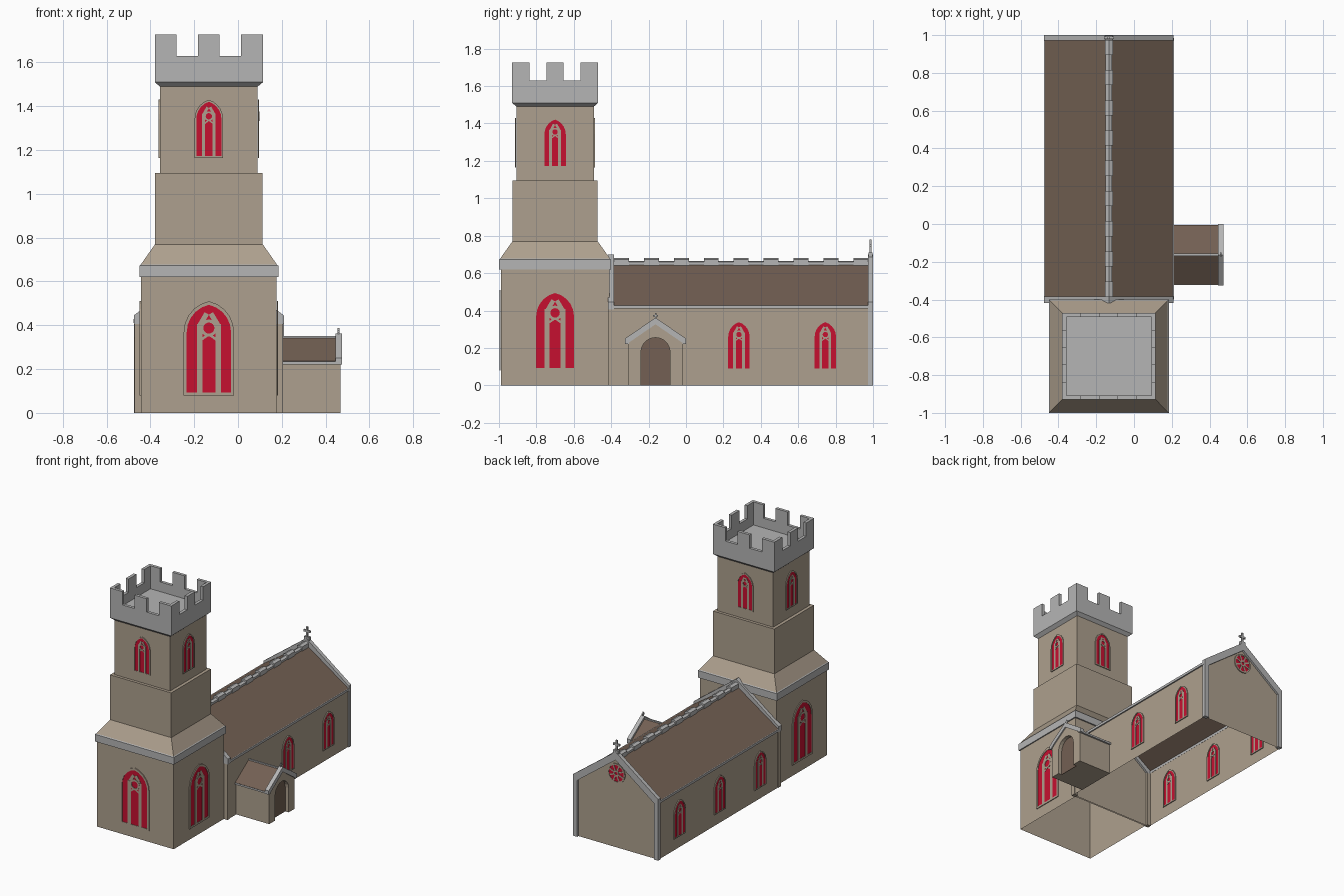
import bpy, bmesh, math
from mathutils import Vector

if "Cube" in bpy.data.objects:
    bpy.data.objects.remove(bpy.data.objects["Cube"])

def material(name, r, g, b):
    m = bpy.data.materials.new(name)
    lin = [((c / 255 + 0.055) / 1.055) ** 2.4 for c in (r, g, b)]
    m.diffuse_color = (*lin, 1)
    m.use_nodes = True
    m.node_tree.nodes["Principled BSDF"].inputs["Base Color"].default_value = m.diffuse_color
    return m

STONE = material("tan_stone", 174, 160, 142)
GREY = material("grey_trim", 181, 181, 181)
ROOF = material("brown_roof", 115, 96, 83)
RED = material("red_glass", 198, 16, 48)
MATS = [STONE, GREY, ROOF, RED]
UP = Vector((0, 0, 1))
CX, TY = -0.133, -0.70          # church centre line, tower centre

def finish(name, bm):
    bmesh.ops.recalc_face_normals(bm, faces=bm.faces)
    me = bpy.data.meshes.new(name)
    bm.to_mesh(me)
    bm.free()
    used = sorted({p.material_index for p in me.polygons})
    for i in used:
        me.materials.append(MATS[i])
    for p in me.polygons:
        p.material_index = used.index(p.material_index)
    ob = bpy.data.objects.new(name, me)
    bpy.context.collection.objects.link(ob)
    return ob

def place(o, n):
    """Local frame on a wall: u sideways, v up, d outward."""
    o, n = Vector(o), Vector(n)
    u = UP.cross(n)
    return lambda p, d: o + u * p[0] + UP * p[1] + n * d

def face(bm, pts, mi):
    f = bm.faces.new([bm.verts.new(p) for p in pts])
    f.material_index = mi

def prism(bm, pts, at, d0, d1, mi):
    a = [bm.verts.new(at(p, d0)) for p in pts]
    b = [bm.verts.new(at(p, d1)) for p in pts]
    n = len(pts)
    fs = [a[::-1], b] + [[a[i], a[(i + 1) % n], b[(i + 1) % n], b[i]] for i in range(n)]
    for f in fs:
        bm.faces.new(f).material_index = mi

def strip(bm, outer, inner, at, d0, d1, mi, closed=False):
    rows = [[bm.verts.new(at(p, d)) for p in path] for path, d in
            ((outer, d0), (outer, d1), (inner, d1), (inner, d0))]
    n = len(outer)
    for i in range(n if closed else n - 1):
        j = (i + 1) % n
        for k in range(4):
            r, s = rows[k], rows[(k + 1) % 4]
            bm.faces.new([r[i], r[j], s[j], s[i]]).material_index = mi
    if not closed:
        for i in (0, -1):
            bm.faces.new([r[i] for r in rows]).material_index = mi

def box(bm, x0, x1, y0, y1, z0, z1, mi):
    prism(bm, [(x0, z0), (x1, z0), (x1, z1), (x0, z1)], place((0, 0, 0), (0, -1, 0)), -y1, -y0, mi)

def circle(r, cv, n=16):
    return [(r * math.cos(2 * math.pi * i / n), cv + r * math.sin(2 * math.pi * i / n)) for i in range(n)]

def bar(bm, p, q, w, at, d0, d1, mi):
    a, b = Vector(p), Vector(q)
    s = (b - a).normalized().orthogonal() * w / 2
    prism(bm, [a - s, b - s, b + s, a + s], at, d0, d1, mi)

def arch(w, h, t=0):
    """Pointed arch outline, inset by t."""
    a, spring, rise = w / 2 - t, h * 0.67, h * 0.33 - t * 1.2
    R = (a * a + rise * rise) / (2 * a)
    top = math.asin(min(1, rise / R))
    arc = [(-R * math.cos(top * i / 5) + R - a, spring + R * math.sin(top * i / 5)) for i in range(6)]
    left = [(-a, t)] + arc
    return left + [(-x, z) for x, z in left[-2::-1]]

def window(name, w, h, o, n, both=False):
    bm, at = bmesh.new(), place(o, n)
    g0, f0 = (-0.004, -0.007) if both else (0.001, 0.001)
    g, f = 0.004, 0.007
    t = w * 0.06
    prism(bm, arch(w, h, t * 0.6), at, g0, g, 3)
    strip(bm, arch(w, h), arch(w, h, t), at, f0, f, 0, True)
    for s in (-1, 1):
        m = s * w * 0.185
        bar(bm, (m, t), (m, h * 0.76), w * 0.11, at, f0, f, 0)
        bar(bm, (m, h * 0.74), (s * w * 0.04, h * 0.87), w * 0.10, at, f0, f - 0.001, 0)
        bar(bm, (m, h * 0.58), (s * w * 0.02, h * 0.64), w * 0.05, at, f0, f - 0.001, 0)
    strip(bm, circle(w * 0.17, h * 0.715), circle(w * 0.11, h * 0.715), at, f0, f + 0.0005, 0, True)
    finish(name, bm)

# tower shell: stacked rectangular rings (half x, half y, z, colour of the wall above)
bm = bmesh.new()
RINGS = [(.309, .29, 0, 0), (.309, .29, .62, 1), (.317, .30, .62, 1), (.317, .30, .672, 1),
         (.311, .294, .677, 0), (.246, .228, .77, 0), (.246, .228, 1.095, 0), (.223, .207, 1.095, 0),
         (.223, .207, 1.49, 1), (.247, .229, 1.51, 1), (.247, .229, 1.63, 1),
         (.225, .207, 1.63, 1), (.225, .207, 1.56, 1)]
prev = None
for hx, hy, z, mi in RINGS:
    ring = [bm.verts.new((CX + sx * hx, TY + sy * hy, z)) for sx, sy in ((-1, -1), (1, -1), (1, 1), (-1, 1))]
    if prev:
        for i in range(4):
            j = (i + 1) % 4
            bm.faces.new([prev[i], prev[j], ring[j], ring[i]]).material_index = pm
    prev, pm = ring, mi
bm.faces.new(prev).material_index = 1
finish("tower", bm)

# battlements: L-shaped corners and a block in the middle of each side
bm = bmesh.new()
T, X, Y, L = .022, .247, .229, .10
for sx in (-1, 1):
    for sy in (-1, 1):
        pts = [(X, Y), (X - L, Y), (X - L, Y - T), (X - T, Y - T), (X - T, Y - L * .92), (X, Y - L * .92)]
        prism(bm, pts, lambda p, d: Vector((CX + sx * p[0], TY + sy * p[1], d)), 1.63, 1.727, 1)
    xs, ys = sorted((sx * X, sx * (X - T))), sorted((sx * Y, sx * (Y - T)))
    box(bm, CX + xs[0], CX + xs[1], TY - .045, TY + .045, 1.63, 1.727, 1)
    box(bm, CX - .049, CX + .049, TY + ys[0], TY + ys[1], 1.63, 1.727, 1)
finish("battlements", bm)

# tower windows
for side, (nx, ny) in {"front": (0, -1), "right": (1, 0), "left": (-1, 0), "back": (0, 1)}.items():
    if side != "back":
        window("tower_window_" + side, .23, .43, (CX + nx * .309, TY + ny * .29, .08), (nx, ny, 0))
    window("belfry_window_" + side, .13, .265, (CX + nx * .223, TY + ny * .207, 1.165), (nx, ny, 0))

# nave walls, open underneath
NY0, NY1 = -.40, .985
bm = bmesh.new()
for s in (-1, 1):
    x = CX + s * .335
    face(bm, [(x, NY0, 0), (x, NY1, 0), (x, NY1, .425), (x, NY0, .425)], 0)
for y in (NY0, NY1):
    face(bm, [(CX + u, y, v) for u, v in ((-.335, 0), (.335, 0), (.335, .425), (0, .65), (-.335, .425))], 0)
bmesh.ops.remove_doubles(bm, verts=bm.verts, dist=.0001)
finish("nave_walls", bm)

# nave roof
bm = bmesh.new()
for s in (-1, 1):
    face(bm, [(CX, NY0, .655), (CX, NY1, .655), (CX + s * .343, NY1, .425), (CX + s * .343, NY0, .425)], 2)
bmesh.ops.remove_doubles(bm, verts=bm.verts, dist=.0001)
finish("nave_roof", bm)

# gutters
bm = bmesh.new()
for s in (-1, 1):
    x0, x1 = sorted((CX + s * .334, CX + s * .344))
    box(bm, x0, x1, NY0, NY1, .41, .428, 1)
finish("gutters", bm)

# ridge tiles, alternately raised
bm = bmesh.new()
step = (.975 + .385) / 17
for i in range(17):
    hw, top = ((.021, .68), (.017, .666))[i % 2]
    y = -.385 + i * step
    prism(bm, [(-hw, .64), (hw, .64), (hw, top - .008), (0, top), (-hw, top - .008)],
          place((CX, 0, 0), (0, -1, 0)), -y - step, -y, 1)
finish("ridge_tiles", bm)

# gable copings with corner strips
for name, y0, y1, low in (("front_coping", -.417, -.385, .405), ("back_coping", .972, 1.0, 0)):
    bm = bmesh.new()
    out = [(-.343, low), (-.343, .445), (0, .70), (.343, .445), (.343, low)]
    inn = [(-.308, low), (-.308, .41), (0, .64), (.308, .41), (.308, low)]
    strip(bm, out, inn, place((CX, 0, 0), (0, 1, 0)), y0, y1, 1)
    if low:
        for s in (-1, 1):
            x0, x1 = sorted((CX + s * .308, CX + s * .339))
            box(bm, x0, x1, y0 + .003, y1, 0, low, 0)
    finish(name, bm)

# gable cross
bm = bmesh.new()
box(bm, CX - .02, CX + .02, .975, .997, .68, .71, 1)
box(bm, CX - .007, CX + .007, .98, .992, .70, .78, 1)
box(bm, CX - .026, CX + .026, .98, .992, .742, .756, 1)
finish("gable_cross", bm)

# nave windows
for i, y in enumerate((-.18, .283, .745)):
    window("nave_window_left_%d" % i, .13, .265, (CX - .335, y, .082), (-1, 0, 0), True)
    if i:
        window("nave_window_right_%d" % i, .13, .265, (CX + .335, y, .082), (1, 0, 0), True)

# rose window on the back gable
bm, at = bmesh.new(), place((CX, NY1, 0), (0, 1, 0))
prism(bm, circle(.066, .54, 24), at, -.004, .004, 3)
strip(bm, circle(.07, .54, 24), circle(.06, .54, 24), at, -.007, .007, 0, True)
strip(bm, circle(.022, .54), circle(.012, .54), at, -.007, .008, 0, True)
for i in range(8):
    a = math.pi * (i + .5) / 4
    c, s = math.cos(a), math.sin(a)
    bar(bm, (.02 * c, .54 + .02 * s), (.062 * c, .54 + .062 * s), .01, at, -.007, .0065, 0)
finish("rose_window", bm)

# porch
at = place((0, -.163, 0), (1, 0, 0))
bm = bmesh.new()
prism(bm, [(-.146, 0), (.146, 0), (.146, .228), (0, .332), (-.146, .228)], at, .2, .437, 0)
door = [(.078 * math.cos(math.pi * i / 10), .177 + .078 * math.sin(math.pi * i / 10)) for i in range(11)]
door = [(.078, 0)] + door + [(-.078, 0)]
prism(bm, [(-.146, 0), (-.146, .228), (0, .332), (.146, .228), (.146, 0)] + door, at, .437, .467, 0)
finish("porch_walls", bm)
bm = bmesh.new()
prism(bm, door, at, .436, .440, 2)
finish("porch_door", bm)
bm = bmesh.new()
strip(bm, [(-.158, .236), (0, .345), (.158, .236)], [(-.150, .226), (0, .33), (.150, .226)], at, .2, .45, 2)
finish("porch_roof", bm)
bm = bmesh.new()
strip(bm, [(-.163, .222), (-.163, .25), (0, .362), (.163, .25), (.163, .222)],
      [(-.143, .222), (-.143, .228), (0, .326), (.143, .228), (.143, .222)], at, .445, .475, 1)
for s in (-1, 1):
    y0, y1 = sorted((-.163 + s * .145, -.163 + s * .159))
    box(bm, .2, .45, y0, y1, .222, .235, 1)
box(bm, .2, .45, -.169, -.157, .335, .35, 1)
box(bm, .455, .463, -.167, -.159, .355, .387, 1)
box(bm, .455, .463, -.176, -.150, .368, .377, 1)
finish("porch_trim", bm)
